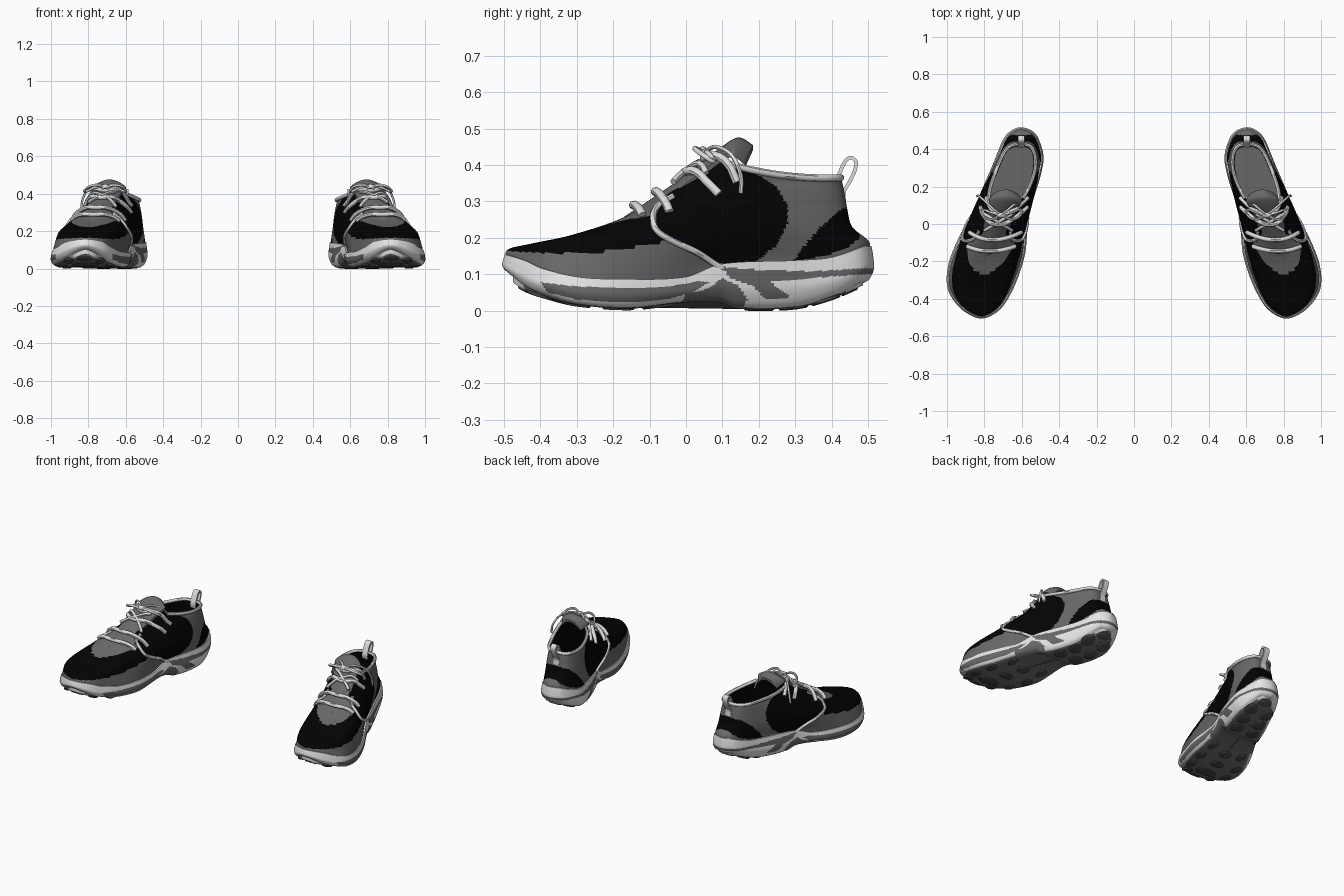
import bpy, bmesh, math
from mathutils import Vector
from mathutils.bvhtree import BVHTree

if "Cube" in bpy.data.objects:
    bpy.data.objects.remove(bpy.data.objects["Cube"])

# ---------- colours ----------
def mat(name, v):
    m = bpy.data.materials.new(name)
    m.diffuse_color = (v, v, v, 1)
    m.use_nodes = True
    m.node_tree.nodes["Principled BSDF"].inputs["Base Color"].default_value = m.diffuse_color
    return m

BLACK, GREY = mat("black mesh", 0.001), mat("grey leather", 0.14)
WHITE, LACE = mat("white foam", 0.8), mat("light lace", 0.72)
TREAD, OUTSOLE = mat("dark tread", 0.07), mat("outsole grey", 0.17)

# ---------- helpers ----------
def smooth(table, t, col=1):
    """Smooth interpolation of one column of a table keyed on column 0."""
    n = len(table)
    if t <= table[0][0]: return table[0][col]
    if t >= table[-1][0]: return table[-1][col]
    i = max(k for k in range(n - 1) if table[k][0] <= t)
    def slope(k):
        a, b = table[max(k - 1, 0)], table[min(k + 1, n - 1)]
        return (b[col] - a[col]) / (b[0] - a[0])
    a, b = table[i], table[i + 1]
    h = b[0] - a[0]
    u = (t - a[0]) / h
    return ((2*u**3 - 3*u*u + 1) * a[col] + (u**3 - 2*u*u + u) * h * slope(i)
            + (3*u*u - 2*u**3) * b[col] + (u**3 - u*u) * h * slope(i + 1))

def path(pts, n=8, closed=False):
    """Catmull-Rom curve through the points."""
    P = [Vector(p) for p in pts]
    m, out = len(P), []
    get = (lambda k: P[k % m]) if closed else (lambda k: P[min(max(k, 0), m - 1)])
    for i in range(m if closed else m - 1):
        a, b, c, d = (get(i + k) for k in (-1, 0, 1, 2))
        for j in range(n):
            u = j / n
            out.append(0.5 * (2*b + (c - a)*u + (2*a - 5*b + 4*c - d)*u*u + (3*b - a - 3*c + d)*u**3))
    return out if closed else out + [P[-1]]

def inside(poly, y, z):
    hit = False
    for (a, b), (c, d) in zip(poly, poly[1:] + poly[:1]):
        if (b > z) != (d > z) and y < (c - a) * (z - b) / (d - b) + a:
            hit = not hit
    return hit

def finish(name, bm, mats, rule=None):
    """Turn a bmesh into a mirrored, smooth-shaded object."""
    bmesh.ops.remove_doubles(bm, verts=bm.verts, dist=1e-5)
    bmesh.ops.recalc_face_normals(bm, faces=bm.faces)
    me = bpy.data.meshes.new(name)
    bm.to_mesh(me)
    for m in mats: me.materials.append(m)
    if rule:
        for p in me.polygons: p.material_index = rule(p)
    ob = bpy.data.objects.new(name, me)
    bpy.context.collection.objects.link(ob)
    bpy.ops.object.select_all(action='DESELECT')
    ob.select_set(True)
    bpy.context.view_layer.objects.active = ob
    bpy.ops.object.shade_smooth_by_angle(angle=math.radians(45))
    ob.modifiers.new("pair", 'MIRROR').use_mirror_merge = False

def loft(rings, cap=(False, False), bm=None):
    bm = bm or bmesh.new()
    R = [[bm.verts.new(p) for p in r] for r in rings]
    k = len(R[0])
    for a, b in zip(R, R[1:]):
        for i in range(k):
            j = (i + 1) % k
            bm.faces.new((a[i], a[j], b[j], b[i]))
    if cap[0]: bm.faces.new(R[0])
    if cap[1]: bm.faces.new(R[-1])
    return bm

def tube(pts, r, bm=None, k=8):
    rings = []
    for i, p in enumerate(pts):
        t = (pts[min(i + 1, len(pts) - 1)] - pts[max(i - 1, 0)]).normalized()
        side = t.cross(Vector((0.13, 0.21, 1))).normalized()
        up = side.cross(t)
        rings.append([p + r * (math.cos(a) * side + math.sin(a) * up)
                      for a in (2 * math.pi * q / k for q in range(k))])
    return loft(rings, (True, True), bm)

# ---------- shared curves of the shoe ----------
SPINE = [(-.5, .81), (-.42, .822), (-.27, .805), (-.05, .748), (.16, .677), (.3, .63), (.45, .603), (.52, .595)]
BOTTOM = [(-.51, .105), (-.45, .06), (-.38, .035), (-.3, .016), (-.15, .006), (0, .022),
          (.1, .024), (.15, .006), (.3, .008), (.4, .033), (.5, .075)]
TOP = [(-.51, .156), (-.45, .138), (-.4, .116), (-.3, .093), (-.2, .087), (0, .092), (.1, .128),
       (.3, .138), (.4, .146), (.5, .178)]
spine = lambda y: smooth(SPINE, y)
outline = path([(.81, -.505), (.9, -.472), (.97, -.4), (1, -.32), (.99, -.21), (.94, -.08), (.87, .05),
                (.81, .19), (.754, .32), (.70, .45), (.655, .5), (.595, .516), (.525, .48), (.485, .37),
                (.497, .27), (.53, .16), (.565, .05), (.572, -.05), (.583, -.16), (.615, -.27),
                (.66, -.374), (.72, -.46)], 18, True)
n = len(outline)
inward = [Vector((-(outline[(i+1) % n] - outline[i-1]).y, (outline[(i+1) % n] - outline[i-1]).x)).normalized()
          for i in range(n)]

# ---------- sole ----------
WALL = [(0, 0, .03), (1, .12, .012), (2, .4, 0), (3, .7, .002), (4, 1, .007)]
def sole_ring(f, inset, lift=0):
    out = []
    for o, d in zip(outline, inward):
        p = o + d * inset
        lo, hi = smooth(BOTTOM, o.y), smooth(TOP, o.y)
        out.append((p.x, p.y, lo + (hi - lo) * f + lift))
    return out
edge = sole_ring(0, .03)
rings = [[(x + (spine(y) - x) * t, y, smooth(BOTTOM, y)) for x, y, z in edge] for t in (.98, .7, .4, .2)]
rings += [sole_ring(smooth(WALL, i/8), smooth(WALL, i/8, 2)) for i in range(33)]
rings.append(sole_ring(1, .035))
FORE = [(-.4, .078), (-.3, .066), (-.15, .062), (-.05, .066), (.03, .08), (.065, .078), (.02, .05),
        (-.05, .032), (-.15, .022), (-.3, .03), (-.38, .05)]
ARCH = [(-.03, 0), (0, .045), (.06, .06), (.1, .09), (.14, .07), (.17, .03), (.15, 0)]
FLASH = [(.1, .12), (.2, .112), (.35, .108), (.52, .118), (.52, .102), (.35, .09), (.23, .08), (.29, .033),
         (.22, .03), (.18, .07), (.12, .09)]
def sole_rule(p):
    c = p.center
    if p.normal.z < -.75 and c.z < smooth(BOTTOM, c.y) + .004: return 2 if c.y > -.44 else 0
    return int(any(inside(q, c.y, c.z) for q in (FORE, ARCH, FLASH)))
finish("sole", loft(rings, (True, False)), [WHITE, GREY, OUTSOLE], sole_rule)

# ---------- tread pads ----------
pads = [(sx * .056, y, .04, .04) for y in (.2, .295, .385) for sx in (-1, 1)] + [(0, .45, .042, .022)]
pads += [(sx * w, y, .024, .038) for y, w in ((-.06, .105), (-.18, .13), (-.3, .125), (-.4, .085)) for sx in (-1, 1)]
pads += [(0, -.33, .07, .045), (0, -.2, .045, .03), (0, -.09, .04, .03), (0, -.44, .04, .022)]
bm = bmesh.new()
for dx, y0, rx, ry in pads:
    def disc(k, drop):
        return [(spine(y0) + dx + k*rx*math.cos(a), y0 + k*ry*math.sin(a),
                 smooth(BOTTOM, y0 + k*ry*math.sin(a)) - drop) for a in (math.pi*q/10 for q in range(20))]
    loft([disc(1, -.006), disc(1, .002), disc(.9, .005), disc(.4, .005)], (False, True), bm)
finish("tread_pads", bm, [TREAD])

# ---------- upper: key rings (front y, front z, mid z, back y, back z, front width, back width, power) ----------
KEYS = [(-.425, .184, .205, .457, .23, .188, .13, .5), (-.31, .209, .265, .443, .28, .158, .124, .5),
        (-.17, .257, .322, .435, .325, .125, .115, .55), (-.05, .33, .352, .43, .35, .105, .108, .6),
        (.075, .415, .374, .425, .365, .11, .102, .6)]
LINING = [(.085, .41, .368, .412, .358, .1, .094, .6), (.06, .3, .28, .415, .28, .1, .094, .6),
          (0, .15, .15, .42, .16, .1, .094, .6)]
y0, y1 = min(p.y for p in outline), max(p.y for p in outline)
heel = max(range(n), key=lambda i: outline[i].y)
def upper_ring(k):
    yf, zf, zm, yb, zb, wf, wb, pw = k
    out = []
    for i, p in enumerate(outline):
        s = (p.y - y0) / (y1 - y0)
        y = yf + (yb - yf) * s
        w = (wf + (wb - wf) * s) * (4 * max(s * (1 - s), 0)) ** (pw / 2)
        z = zf*(1 - s)*(1 - 2*s) + zm*4*s*(1 - s) + zb*s*(2*s - 1)
        out.append((spine(y) + (w if i < heel else -w), y, z))
    return out
keyrings = [sole_ring(1, .013, -.025), sole_ring(1, .014, .012)] + [upper_ring(k) for k in KEYS]
columns = [[(v,) + tuple(r[i]) for v, r in enumerate(keyrings)] for i in range(n)]
BANDS = 60
rings = [[[smooth(c, 6*b/BANDS, q) for q in (1, 2, 3)] for c in columns] for b in range(BANDS + 1)]
ubm = loft(rings + [upper_ring(k) for k in LINING], (True, True))
bvh = BVHTree.FromBMesh(ubm)
RAND = [(-.5, .165), (-.43, .16), (-.3, .158), (-.2, .165), (-.1, .182), (-.03, .195)]
QUARTER = [(-.095, .275), (-.085, .22), (-.03, .19), (.04, .15), (.1, .128), (.19, .135), (.25, .18), (.28, .24),
           (.278, .29), (.25, .34), (.2, .372), (.13, .42), (.05, .41), (-.04, .33)]
HEEL = [(.295, .135), (.32, .17), (.36, .22), (.42, .275), (.46, .29), (.478, .2), (.44, .17), (.38, .15)]
def upper_rule(p):
    x, y, z = p.center
    dx = abs(x - spine(y))
    if p.index >= n * BANDS:
        return 1 if abs(p.normal.z) > .9 and z < .2 else 0
    if inside(QUARTER, y, z): return 1 if dx < .06 else 0
    if inside(HEEL, y, z): return 0
    if y < -.05 and z > smooth(RAND, y):
        return 1 if ((y + .05) / .215)**2 + (dx / .13)**2 < 1 else 0
    return 1
finish("upper", ubm, [BLACK, GREY], upper_rule)

# ---------- collar piping ----------
rim = [Vector(p) for p in upper_ring(KEYS[-1])][::3]
cut = len(rim) // 9
finish("collar_piping", tube(rim[cut:-cut], .01), [LACE])

# ---------- side piping ----------
bm = bmesh.new()
for s in (-1, 1):
    line = []
    for y, z in path([(-.035, .315), (-.075, .29), (-.09, .26), (-.08, .22), (-.03, .188),
                      (.03, .16), (.075, .13), (.1, .115)], 5):
        hit = bvh.ray_cast(Vector((spine(y) + s, y, z)), Vector((-s, 0, 0)))[0]
        if hit: line.append(hit + Vector((s * .003, 0, 0)))
    tube(line, .009, bm)
finish("side_piping", bm, [LACE])

# ---------- tongue ----------
def tongue_sheet(drop):
    rows = []
    pts = path([(-.17, .258), (-.05, .338), (.04, .405), (.1, .452), (.145, .476), (.184, .455)], 6)
    for i, (y, z) in enumerate(pts):
        f = i / (len(pts) - 1)
        w = (.06 + .035 * f) * (1 if f < .8 else 1 - 1.6 * (f - .8))
        rows.append([(spine(min(y, .13)) + w*u, y - .02*f*u*u, z - (.024 + .02*f)*u*u - drop)
                     for u in (q/6 - 1 for q in range(13))])
    return rows
finish("tongue", loft([a + b[::-1] for a, b in zip(tongue_sheet(0), tongue_sheet(.014))], (True, True)), [GREY])

# ---------- laces ----------
bm = bmesh.new()
def top(x, y, lift):
    hit = bvh.ray_cast(Vector((x, y, 2)), Vector((0, 0, -1)))[0]
    return Vector((x, y, hit.z + lift))
for yc, ye, hw in ((-.145, -.12, .128), (-.085, -.045, .138), (-.005, .09, .125), (.05, .14, .11)):
    bar = []
    for i in range(-10, 11):
        t = i / 10
        y = yc + (ye - yc) * t * t
        bar.append(top(spine(y) - .005 + hw * t, y, .02 - .016 * t**4))
    tube(bar, .012, bm)
for s in (-1, 1):       # crossing strands
    tube([top(spine(.02) + s*.075*t, .01 + .045*t, .022) for t in (q/5 - 1 for q in range(11))], .009, bm)
K = Vector((.71, .05, .432))       # bow loops, loose ends and knot
for s in (-1, 1):
    loop = [(0, 0, 0), (s*.05, -.025, .014), (s*.09, -.015, .004), (s*.112, .02, -.02),
            (s*.09, .025, -.016), (s*.05, .01, .002), (0, .005, .002)]
    tube(path([K + Vector(p) for p in loop], 5), .007, bm)
    end = [(0, 0, 0), (s*.04, .03, .018), (s*.09, .075, -.005), (s*.12, .1, -.06), (s*.128, .1, -.11)]
    tube(path([K + Vector(p) for p in end], 5), .006, bm)
tube(path([K + Vector((-.02, 0, 0)), K + Vector((0, -.004, .006)), K + Vector((.02, 0, 0))], 4), .014, bm)
finish("laces", bm, [LACE])

# ---------- heel pull loop ----------
centre = path([Vector((0, y, z)) for y, z in ((.43, .3), (.413, .345), (.425, .385), (.44, .413), (.455, .42),
                                              (.467, .408), (.464, .385), (.45, .355), (.434, .325), (.436, .29))], 5)
rings = []
for i, p in enumerate(centre):
    t = (centre[min(i + 1, len(centre) - 1)] - centre[max(i - 1, 0)]).normalized()
    d = Vector((0, -t.z, t.y)) * .005
    rings.append([p + Vector((.603 + s * .018, 0, 0)) + d * q for s, q in ((-1, -1), (1, -1), (1, 1), (-1, 1))])
finish("heel_loop", loft(rings, (True, True)), [LACE])
